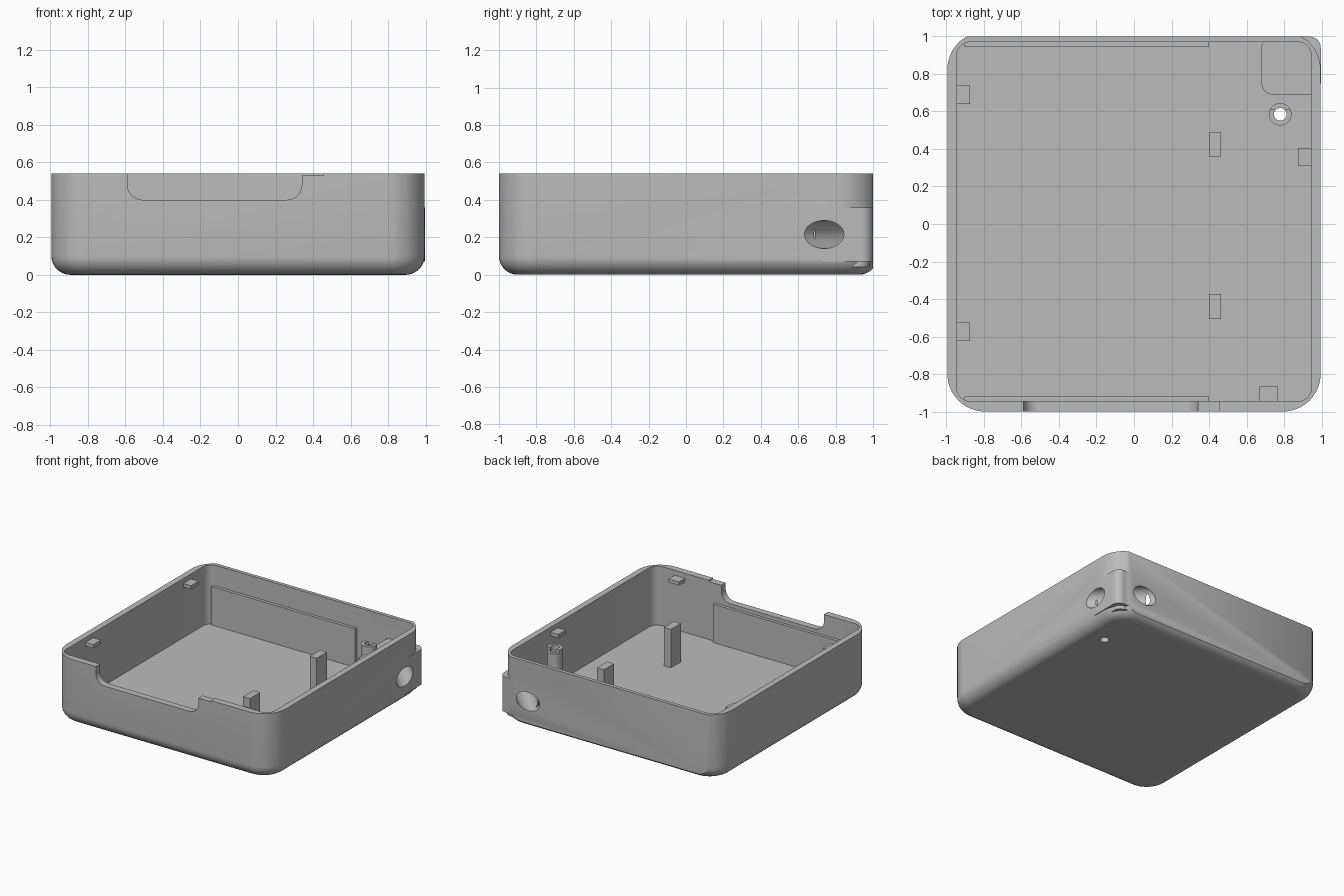
import bpy, bmesh, math
from mathutils import Matrix

cube = bpy.data.objects.get("Cube")
if cube:
    bpy.data.objects.remove(cube, do_unlink=True)

grey = bpy.data.materials.new("plain grey plastic")
grey.use_nodes = True
grey.diffuse_color = (0.5, 0.5, 0.5, 1)
grey.node_tree.nodes["Principled BSDF"].inputs["Base Color"].default_value = (0.5, 0.5, 0.5, 1)

TOP, FLOOR, PILLAR = 0.54, 0.055, 0.37


def finish(name, bm):
    bmesh.ops.recalc_face_normals(bm, faces=bm.faces)
    mesh = bpy.data.meshes.new(name)
    bm.to_mesh(mesh)
    bm.free()
    mesh.materials.append(grey)
    ob = bpy.data.objects.new(name, mesh)
    bpy.context.collection.objects.link(ob)
    return ob


def rounded_rect(x0, x1, y0, y1, r, steps=12):
    corners = [(x1 - r, y1 - r), (x0 + r, y1 - r), (x0 + r, y0 + r), (x1 - r, y0 + r)]
    return [(cx + r * math.cos(a), cy + r * math.sin(a))
            for k, (cx, cy) in enumerate(corners)
            for a in [math.pi / 2 * (k + i / steps) for i in range(steps + 1)]]


def loft(name, layers):
    """Skin a stack of (outline, z) layers and cap both ends."""
    bm = bmesh.new()
    rings = [[bm.verts.new((x, y, z)) for x, y in pts] for pts, z in layers]
    n = len(rings[0])
    for a, b in zip(rings, rings[1:]):
        for i in range(n):
            j = (i + 1) % n
            bm.faces.new((a[i], a[j], b[j], b[i]))
    bm.faces.new(rings[0])
    bm.faces.new(rings[-1])
    return finish(name, bm)


def slab(name, x0, x1, y0, y1, z0, z1, r):
    pts = rounded_rect(x0, x1, y0, y1, r)
    return loft(name, [(pts, z0), (pts, z1)])


def box(name, x0, x1, y0, y1, z0, z1):
    bm = bmesh.new()
    bmesh.ops.create_cube(bm, size=1)
    for v in bm.verts:
        v.co = ((x0 + x1) / 2 + v.co.x * (x1 - x0),
                (y0 + y1) / 2 + v.co.y * (y1 - y0),
                (z0 + z1) / 2 + v.co.z * (z1 - z0))
    return finish(name, bm)


def cylinder(name, radius, depth, matrix):
    bm = bmesh.new()
    bmesh.ops.create_cone(bm, cap_ends=True, segments=40, radius1=radius,
                          radius2=radius, depth=depth, matrix=matrix)
    return finish(name, bm)


def combine(target, tool, operation):
    mod = target.modifiers.new("combine", "BOOLEAN")
    mod.operation, mod.object, mod.solver = operation, tool, "EXACT"
    bpy.context.view_layer.objects.active = target
    bpy.ops.object.modifier_apply(modifier=mod.name)
    bpy.data.objects.remove(tool, do_unlink=True)


# Outer body with rounded corners and a filleted underside
fillet, layers = 0.1, []
for i in range(9):
    a = math.pi / 2 * i / 8
    inset = fillet * (1 - math.sin(a))
    layers.append((rounded_rect(-0.995 + inset, 0.995 - inset, -1 + inset, 1.025 - inset,
                                0.2 - inset), fillet * (1 - math.cos(a))))
layers.append((rounded_rect(-0.995, 0.995, -1, 1.025, 0.2), TOP))
case = loft("case_shell", layers)

# Hollow the inside and flatten the back
combine(case, slab("cavity", -0.945, 0.945, -0.945, 0.97, FLOOR, 1, 0.07), "DIFFERENCE")
combine(case, box("back_trim", -2, 2, 1, 2, -1, 2), "DIFFERENCE")

# Squared strap corner, outside and inside
combine(case, slab("strap_corner", 0.68, 0.996, 0.69, 0.9995, 0.07, 0.36, 0.06), "UNION")
combine(case, slab("strap_corner_foot", 0.682, 0.965, 0.692, 0.98, 0.04, 0.2, 0.058), "UNION")

# Screw boss with a stepped top
hole_at = (0.78, 0.585)
boss = cylinder("screw_boss", 0.06, 0.45, Matrix.Translation((*hole_at, 0.265)))
combine(boss, box("boss_step", 0.6, 1, 0.61, 0.8, 0.46, 0.6), "DIFFERENCE")
combine(case, boss, "UNION")
combine(case, cylinder("screw_hole", 0.034, 2, Matrix.Translation((*hole_at, 0.2))), "DIFFERENCE")

# Diagonal strap tunnel through the corner
tunnel = (Matrix.Translation((0.867, 0.867, 0.215))
          @ Matrix.Rotation(-math.pi / 4, 4, "Z") @ Matrix.Rotation(math.pi / 2, 4, "Y"))
combine(case, cylinder("strap_tunnel", 0.075, 1, tunnel), "DIFFERENCE")

# Front opening with rounded lower corners, and a shallow notch beside it
opening = slab("front_opening", -0.59, 0.34, -0.4, 0.4, -0.2, 0.2, 0.08)
opening.data.transform(Matrix.Translation((0, -1, 0.8)) @ Matrix.Rotation(math.pi / 2, 4, "X"))
combine(case, opening, "DIFFERENCE")
combine(case, box("front_notch", 0.3, 0.455, -1.2, -0.8, 0.53, 0.7), "DIFFERENCE")

bpy.ops.object.select_all(action="DESELECT")
case.select_set(True)
bpy.context.view_layer.objects.active = case
bpy.ops.object.shade_smooth_by_angle(angle=math.radians(30))

# Support rails along the front and back walls
box("front_rail", -0.905, 0.4, -0.95, -0.92, FLOOR - 0.01, PILLAR)
box("back_rail", -0.905, 0.4, 0.945, 0.975, FLOOR - 0.01, PILLAR)

# Free-standing support posts
for name, y in (("front_post", -0.44), ("back_post", 0.425)):
    box(name, 0.4, 0.463, y - 0.066, y + 0.066, FLOOR - 0.01, PILLAR)

# Lid catches just below the rim
for name, x0, x1, y0, y1 in (("right_back_catch", -0.95, -0.875, 0.64, 0.74),
                             ("right_front_catch", -0.95, -0.875, -0.625, -0.525),
                             ("left_catch", 0.875, 0.95, 0.31, 0.405),
                             ("front_catch", 0.67, 0.765, -0.95, -0.865)):
    box(name, x0, x1, y0, y1, 0.47, 0.5)
